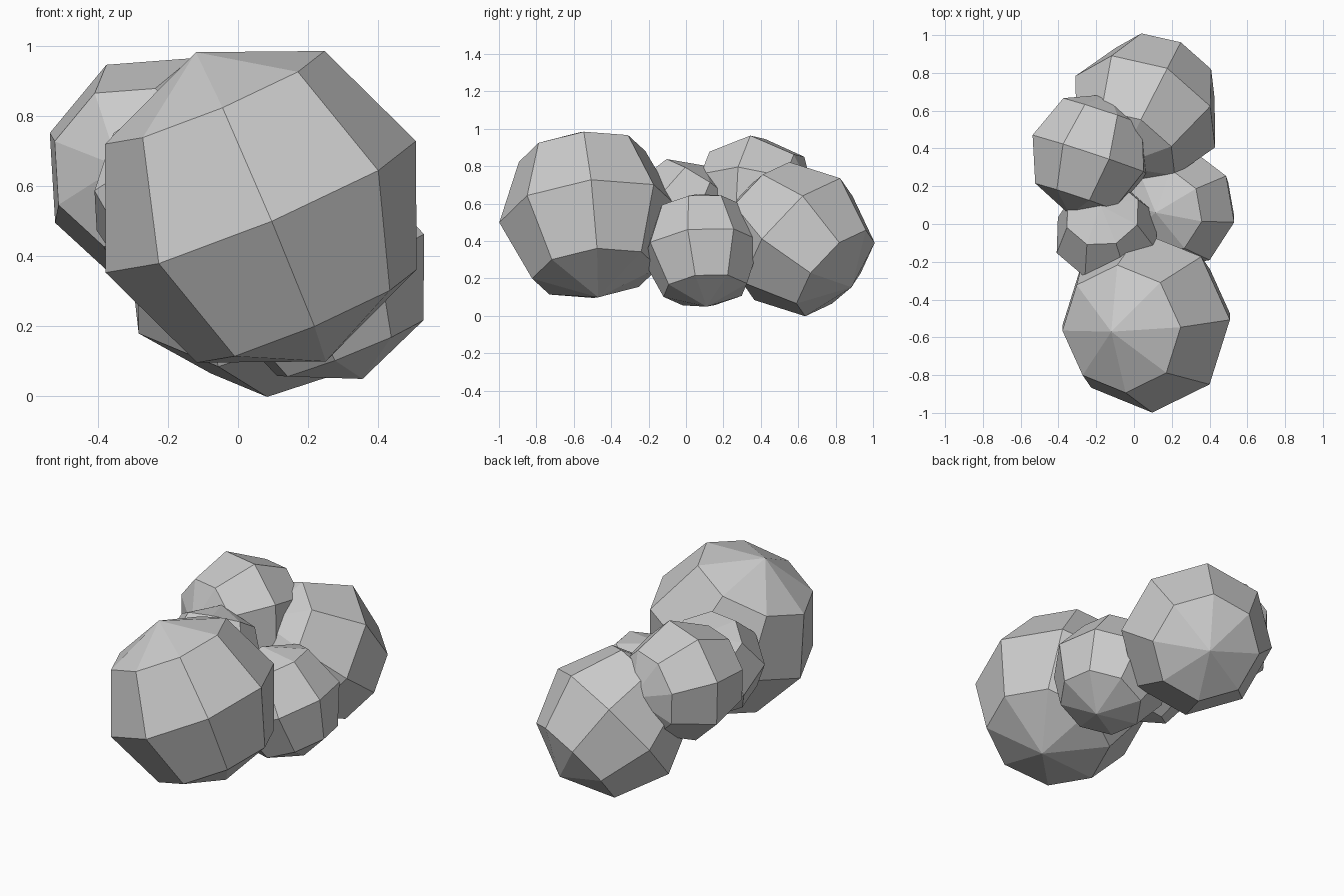
import bpy
import bmesh
from mathutils import Matrix, Vector

if "Cube" in bpy.data.objects:
    bpy.data.objects.remove(bpy.data.objects["Cube"])


def boulder(name, centre, radius, pole, side):
    """Faceted 8 x 4 sphere; pole = axis direction, side = direction of one equator vertex."""
    z = Vector(pole).normalized()
    x = Vector(side)
    x = (x - z * x.dot(z)).normalized()
    y = z.cross(x)
    rot = Matrix((x, y, z)).transposed().to_4x4()
    bm = bmesh.new()
    bmesh.ops.create_uvsphere(bm, u_segments=8, v_segments=4, radius=radius,
                              matrix=Matrix.Translation(centre) @ rot)
    mesh = bpy.data.meshes.new(name)
    bm.to_mesh(mesh)
    bm.free()
    bpy.context.collection.objects.link(bpy.data.objects.new(name, mesh))


# Cluster of five overlapping faceted lumps
boulder("front_lump", (0.065, -0.52, 0.54), 0.481, (-0.185, -0.05, 0.44), (0.035, -0.48, -0.05))
boulder("back_lump", (0.06, 0.595, 0.41), 0.415, (0.152, 0.295, -0.262), (-0.11, -0.217, -0.318))
boulder("upper_left_lump", (-0.235, 0.368, 0.645), 0.336, (-0.105, -0.318, 0.01), (-0.30, 0.102, 0.105))
boulder("right_lump", (0.235, 0.085, 0.35), 0.325, (-0.12, -0.025, 0.30), (0.295, -0.075, 0.11))
boulder("middle_lump", (-0.143, -0.05, 0.56), 0.287, (-0.032, 0.14, 0.23), (-0.26, -0.125, -0.01))
